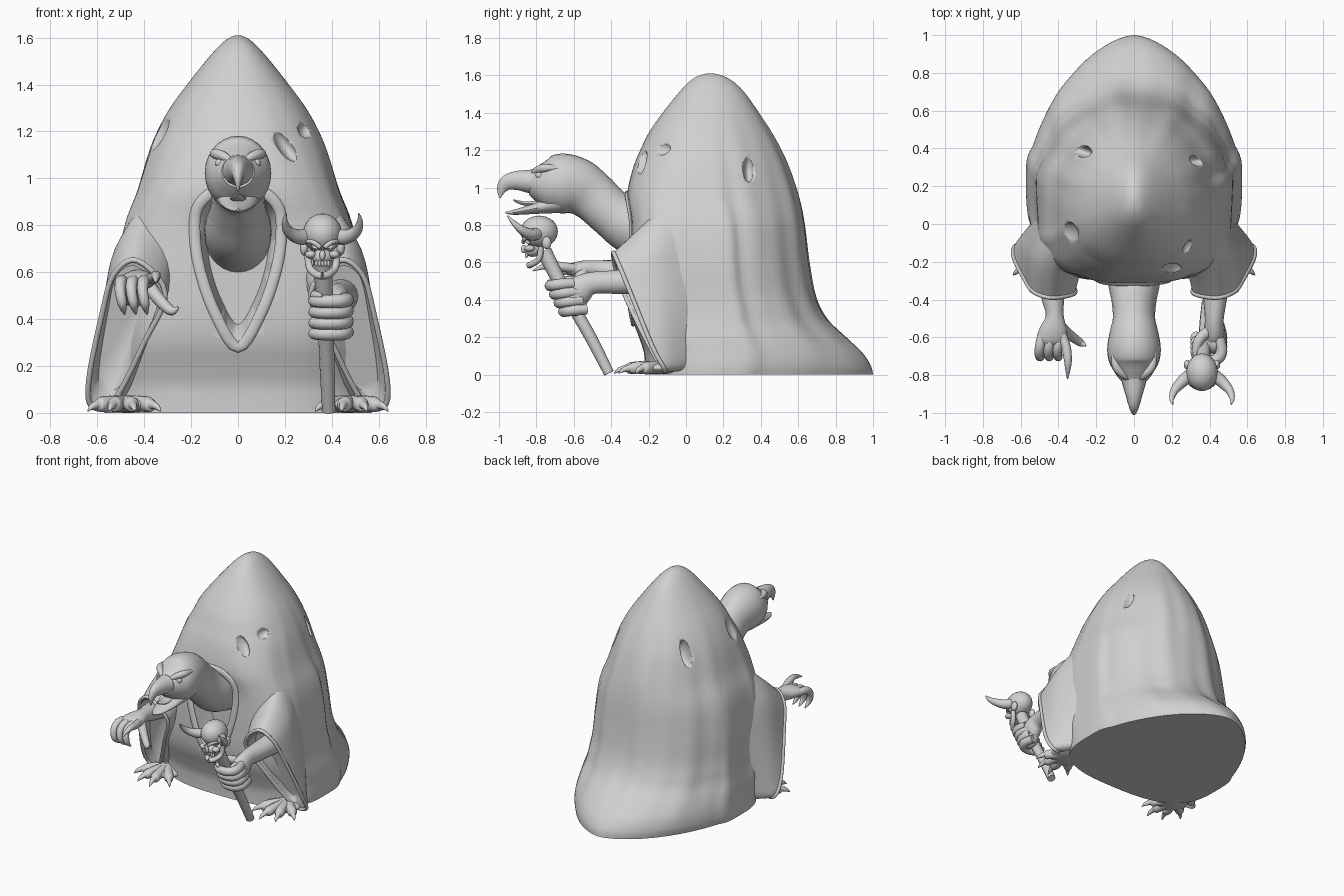
import bpy, bmesh, math
from mathutils import Vector, Euler
from mathutils.bvhtree import BVHTree

if "Cube" in bpy.data.objects:
    bpy.data.objects.remove(bpy.data.objects["Cube"])

grey = bpy.data.materials.new("plain_grey")
grey.use_nodes = True
grey.diffuse_color = (0.64, 0.64, 0.64, 1)
grey.node_tree.nodes["Principled BSDF"].inputs["Base Color"].default_value = grey.diffuse_color
X, Y, Z = Vector((1, 0, 0)), Vector((0, 1, 0)), Vector((0, 0, 1))


def spline(pts, steps, closed=False):
    """Smooth curve through points of any dimension."""
    p = [Vector(q) for q in pts]
    n, out = len(p), []
    at = (lambda i: p[i % n]) if closed else (lambda i: p[max(0, min(n - 1, i))])
    for i in range(n if closed else n - 1):
        a, b, c, d = at(i - 1), at(i), at(i + 1), at(i + 2)
        for k in range(steps):
            t = k / steps
            out.append((b * 2 + (c - a) * t + (a * 2 - b * 5 + c * 4 - d) * t * t
                        + (b * 3 - a - c * 3 + d) * t ** 3) / 2)
    return out if closed else out + [p[-1]]


def finish(name, bm, angle=50):
    bmesh.ops.recalc_face_normals(bm, faces=bm.faces)
    me = bpy.data.meshes.new(name)
    bm.to_mesh(me)
    bm.free()
    me.materials.append(grey)
    ob = bpy.data.objects.new(name, me)
    bpy.context.collection.objects.link(ob)
    bpy.ops.object.select_all(action='DESELECT')
    ob.select_set(True)
    bpy.context.view_layer.objects.active = ob
    bpy.ops.object.shade_smooth_by_angle(angle=math.radians(angle))
    return ob


def loft(name, rings, closed=False):
    bm = bmesh.new()
    vs = [[bm.verts.new(v) for v in r] for r in rings]
    n, m = len(vs), len(vs[0])
    for i in range(n if closed else n - 1):
        for j in range(m):
            a, b = vs[i], vs[(i + 1) % n]
            bm.faces.new((a[j], a[(j + 1) % m], b[(j + 1) % m], b[j]))
    if not closed:
        bm.faces.new(vs[0])
        bm.faces.new(vs[-1])
    return finish(name, bm)


def tube(name, pts, ref=X, sides=14, steps=4, closed=False):
    """Tube through (x, y, z, width, depth) stations; depth may be left out."""
    st = spline([tuple(p) if len(p) == 5 else (*p, p[3]) for p in pts], steps, closed)
    n, rings = len(st), []
    for i, s in enumerate(st):
        a = st[(i - 1) % n] if closed else st[max(0, i - 1)]
        b = st[(i + 1) % n] if closed else st[min(n - 1, i + 1)]
        t = (b - a).xyz.normalized()
        u = (ref - t * ref.dot(t)).normalized()
        v = t.cross(u)
        ang = [2 * math.pi * k / sides for k in range(sides)]
        rings.append([s.xyz + u * math.cos(w) * s[3] + v * math.sin(w) * s[4] for w in ang])
    return loft(name, rings, closed)


def blob(name, loc, size, rot=(0, 0, 0)):
    bm = bmesh.new()
    bmesh.ops.create_uvsphere(bm, u_segments=24, v_segments=16, radius=1)
    e = Euler([math.radians(r) for r in rot])
    for v in bm.verts:
        v.co = Vector([c * s for c, s in zip(v.co, size)])
        v.co.rotate(e)
        v.co += Vector(loc)
    return finish(name, bm)


def cut(ob, cutter):
    cutter.hide_render = True
    mod = ob.modifiers.new("cut", 'BOOLEAN')
    mod.operation, mod.object, mod.solver = 'DIFFERENCE', cutter, 'EXACT'
    bpy.context.view_layer.objects.active = ob
    bpy.ops.object.modifier_apply(modifier=mod.name)
    bpy.data.objects.remove(cutter)


def clamp(v):
    return max(0, min(1, v))


# Hooded robe: height, half width, front, back
profile = [(0, .57, -.22, 1), (.05, .572, -.22, .99), (.12, .565, -.225, .945), (.2, .555, -.25, .86),
           (.3, .535, -.285, .755), (.42, .522, -.3, .695), (.6, .515, -.3, .66), (.8, .485, -.295, .635),
           (.95, .43, -.315, .605), (1.1, .385, -.285, .555), (1.2, .345, -.245, .51), (1.3, .29, -.195, .455),
           (1.4, .217, -.125, .39), (1.5, .138, -.045, .32), (1.56, .085, .01, .262), (1.595, .045, .06, .205),
           (1.61, .012, .11, .15)]
SEG = 96
rings = []
for z, hw, yf, yb in spline(profile, 4):
    low = clamp(1 - z / .35)
    yc = yf + (yb - yf) * (.44 - .11 * low)
    front = .55 + .35 * clamp((z - .8) / .4) + .15 * low
    back = 1 + .2 * low
    fold = .010 * min(1, z / .3) * clamp((1.5 - z) / .5)
    ring = []
    for k in range(SEG):
        w = 2 * math.pi * k / SEG
        c, s = math.cos(w), math.sin(w)
        e = front if s < 0 else front + (back - front) * min(1, s * 3)
        f = 1 + fold * (math.sin(11 * w + z * 2) + .7 * math.sin(19 * w - z)) * (1 if s > -.3 else .3)
        ring.append((hw * f * math.copysign(abs(c) ** e, c),
                     yc + f * (yb - yc if s > 0 else yc - yf) * math.copysign(abs(s) ** e, s), z))
    rings.append(ring)
robe = loft("robe", rings)

# Pointed neckline with a raised collar and hollow
tree = BVHTree.FromPolygons([v.co for v in robe.data.vertices], [p.vertices for p in robe.data.polygons])
half = [(0, .96), (.1, .945), (.17, .88), (.185, .78), (.165, .62), (.1, .43)]
neckline = half + [(0, .28)] + [(-x, z) for x, z in half[:0:-1]]
flat = spline(neckline, 5, True)
collar = []
for x, z in flat:
    hit = tree.ray_cast(Vector((x, -2, z)), Y)[0]
    collar.append((x, hit.y - .002, z, .012, .024))
tube("collar", collar, ref=Y, steps=1, closed=True, sides=12)
cut(robe, loft("collar_cutter", [[(x * k, y, .6 + (z - .6) * k) for x, z in flat]
                                 for y, k in ((-.7, .97), (-.3, .93), (-.16, .7))]))

# Torn holes in the cloth
for x, y, z, size, rot in [(.19, -.24, 1.13, (.035, .07, .085), (0, -35, 0)),
                           (.28, -.13, 1.2, (.04, .06, .04), (0, 0, 0)),
                           (.38, .35, 1.12, (.08, .032, .08), (0, 0, 0)),
                           (-.33, -.05, 1.19, (.045, .07, .09), (0, 25, 0)),
                           (-.3, .4, 1.17, (.09, .035, .1), (0, 30, -20))]:
    hit, nrm = tree.find_nearest(Vector((x, y, z)))[:2]
    cut(robe, blob("tear_cutter", hit + nrm * .025, size, rot))

# Wide draped sleeves: loops from shoulder to cuff
shoulder = [(.36, -.06, .96), (.44, .02, .78), (.48, .06, .48), (.5, .06, .17),
            (.49, .05, .04), (.4, .05, .08), (.3, .05, .35), (.22, -.12, .76)]
elbow = [(.42, -.23, .8), (.525, -.17, .7), (.57, -.13, .45), (.605, -.09, .15),
         (.595, -.07, .03), (.47, -.06, .05), (.35, -.14, .3), (.28, -.25, .62)]
cuff = [(.43, -.39, .65), (.53, -.36, .59), (.58, -.29, .42), (.635, -.18, .15),
        (.625, -.115, .03), (.53, -.14, .05), (.4, -.27, .3), (.31, -.36, .51)]
lining = [(Vector(a) + Vector(b)) / 2 for a, b in zip(cuff, elbow)]


def shrink(loop, k):
    c = sum((Vector(p) for p in loop), Vector()) / len(loop)
    return [c + (Vector(p) - c) * k for p in loop]


for s, side in ((1, "left"), (-1, "right")):
    flip = lambda loop: [(p[0] * s, p[1], p[2]) for p in loop]
    outer = [spline(flip(l), 5, True) for l in (shoulder, elbow, cuff)]
    cols = [spline(c, 6) for c in zip(*outer)]
    rows = [list(r) for r in zip(*cols)]
    rows += [spline(flip(shrink(l, k)), 5, True) for l, k in ((cuff, .92), (lining, .78))]
    loft(side + "_sleeve", rows)
    tube(side + "_sleeve_trim", [(*p, .012) for p in flip(cuff)], ref=Y, closed=True, steps=5, sides=10)
    # Clawed feet
    blob(side + "_foot", (.47 * s, -.15, .036), (.12, .12, .034))
    for i, (x, y) in enumerate([(.64, -.27), (.55, -.36), (.44, -.385), (.33, -.31)]):
        dx, dy = x - .48, y + .12
        tube(f"{side}_toe_{i}", [((.48 + dx * t) * s, -.12 + dy * t, z, r) for t, z, r in
                                 ((.1, .04, .036), (.45, .04, .034), (.68, .035, .032), (.76, .035, .02),
                                  (.9, .025, .013), (1, .008, .003))], sides=10)

# Neck and head
tube("neck_and_head", [(0, -.1, .74, .14, .15), (0, -.28, .79, .142, .15), (0, -.4, .865, .12, .13),
                       (0, -.5, .955, .112, .135), (0, -.58, 1.005, .13, .152), (0, -.66, 1.022, .142, .16),
                       (0, -.73, 1.02, .132, .142), (0, -.79, 1.025, .1, .1), (0, -.83, 1.03, .07, .07)],
     sides=28, steps=5)
tube("upper_beak", [(0, -.74, 1.03, .1, .08), (0, -.83, 1.033, .066, .065), (0, -.9, 1.038, .046, .053),
                    (0, -.955, 1.027, .031, .043), (0, -.985, .992, .017, .028), (0, -.995, .945, .003, .004)])
tube("lower_beak", [(0, -.68, .925, .1, .065), (0, -.78, .895, .078, .036), (0, -.86, .878, .058, .022),
                    (0, -.92, .868, .038, .014), (0, -.965, .866, .006, .005)])
tube("tongue", [(0, -.76, .92, .035, .016), (0, -.85, .914, .032, .012), (0, -.9, .925, .02, .008),
                (0, -.925, .935, .004, .003)])
for s, side in ((1, "left"), (-1, "right")):
    blob(side + "_eye", (.076 * s, -.782, 1.065), (.022, .022, .02))
    tube(side + "_brow", [(.02 * s, -.825, 1.068, .01), (.06 * s, -.795, 1.093, .02),
                          (.095 * s, -.752, 1.105, .022), (.11 * s, -.68, 1.105, .01)], ref=Z)
    tube(side + "_lower_lid", [(.05 * s, -.805, 1.04, .008), (.085 * s, -.778, 1.038, .013),
                               (.11 * s, -.735, 1.05, .008)], ref=Z)

# Staff leaning forward
tube("staff", [(.387, -.412, .008, .028), (.38, -.51, .2, .032), (.372, -.635, .42, .034),
               (.36, -.76, .66, .042)], sides=12)

# Horned skull on the staff
skull = blob("skull", (.36, -.785, .765), (.083, .1, .085))
for s, side in ((1, "left"), (-1, "right")):
    x = .36
    cut(skull, blob("socket_cutter", (x + .036 * s, -.868, .71), (.026, .035, .02), (0, 20 * s, 0)))
    tube(side + "_horn", [(x + .05 * s, -.79, .755, .034), (x + .1 * s, -.83, .75, .032),
                          (x + .145 * s, -.88, .775, .023), (x + .16 * s, -.925, .815, .013),
                          (x + .155 * s, -.955, .85, .003)], ref=Z, sides=12)
    blob(side + "_skull_ear", (x + .078 * s, -.745, .705), (.018, .025, .034))
    tube(side + "_skull_brow", [(x + .008 * s, -.87, .705, .009), (x + .04 * s, -.862, .728, .011),
                                (x + .073 * s, -.82, .732, .008)], ref=Z, sides=10)
    blob(side + "_cheekbone", (x + .05 * s, -.835, .675), (.024, .028, .018))
    tube(side + "_jaw", [(x + .062 * s, -.775, .685, .016), (x + .055 * s, -.785, .62, .016),
                         (x + .025 * s, -.825, .59, .017), (x, -.838, .585, .017)], ref=Y, sides=10)
blob("skull_face", (.36, -.82, .665), (.046, .045, .035))
blob("skull_nose", (.36, -.868, .672), (.013, .014, .022))
for i in range(5):
    blob(f"upper_tooth_{i}", (.334 + .013 * i, -.853, .637), (.007, .008, .014))

# Left arm and hand gripping the staff
tube("left_forearm", [(.44, -.2, .5, .075), (.43, -.38, .495, .064), (.425, -.5, .49, .05, .06),
                      (.425, -.56, .46, .055, .075), (.42, -.6, .42, .05, .08)], sides=18)
blob("left_palm", (.425, -.61, .41), (.058, .075, .1), (25, 0, 0))
for i in range(4):
    z = .475 - .046 * i
    y = -.635 + (.42 - z) * .52
    tube(f"left_finger_{i}", [(.45, y + .06, z + .012, .028), (.464, y - .01, z + .008, .03),
                              (.44, y - .052, z + .002, .03), (.385, y - .064, z, .028),
                              (.338, y - .045, z, .026), (.322, y - .005, z + .002, .022),
                              (.338, y + .02, z + .004, .008)], ref=Z, sides=12)
tube("left_thumb", [(.41, -.56, .48, .03), (.355, -.6, .5, .028), (.33, -.66, .5, .024),
                    (.34, -.71, .5, .018), (.36, -.74, .5, .005)], ref=Z, sides=12)

# Right arm reaching out with a clawed hand
tube("right_forearm", [(-.44, -.2, .52, .075), (-.43, -.38, .55, .062), (-.42, -.48, .565, .047),
                       (-.425, -.55, .565, .07, .045), (-.435, -.61, .56, .08, .035),
                       (-.435, -.64, .55, .065, .02)], sides=18)
for i in range(3):
    x = -.495 + .048 * i
    tube(f"right_finger_{i}", [(x + .01, -.58, .56, .024), (x - .004, -.65, .56, .026),
                               (x - .008, -.695, .525, .023), (x, -.705, .475, .021),
                               (x + .006, -.69, .445, .014), (x + .012, -.665, .42, .003)], sides=12)
tube("right_pointing_finger", [(-.385, -.58, .565, .026), (-.36, -.65, .575, .025), (-.35, -.72, .585, .021),
                               (-.35, -.77, .575, .014), (-.352, -.82, .555, .003)], sides=12)
tube("right_thumb", [(-.39, -.55, .55, .034), (-.35, -.58, .5, .028), (-.31, -.61, .455, .024),
                     (-.28, -.63, .435, .02), (-.255, -.645, .45, .005)], ref=Y, sides=12)
